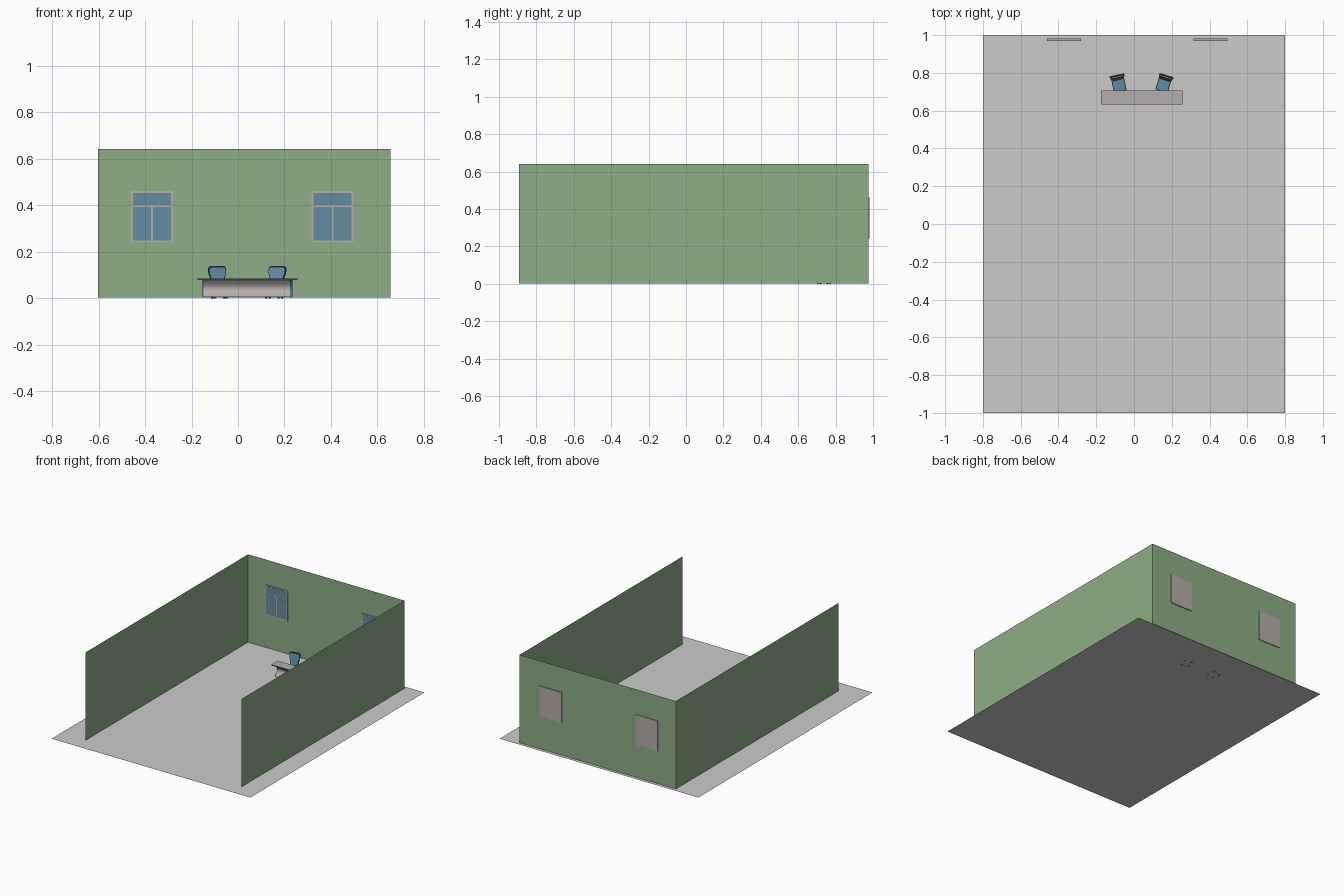
import bpy, bmesh, math
from mathutils import Matrix, Vector

if "Cube" in bpy.data.objects:
    bpy.data.objects.remove(bpy.data.objects["Cube"])


def mat(name, r, g, b):
    m = bpy.data.materials.new(name)
    m.diffuse_color = (r, g, b, 1)
    m.use_nodes = True
    m.node_tree.nodes["Principled BSDF"].inputs["Base Color"].default_value = m.diffuse_color
    return m


GREEN = mat("wall green", 0.27, 0.42, 0.24)
GREY = mat("floor grey", 0.60, 0.60, 0.60)
BEIGE = mat("warm grey", 0.46, 0.42, 0.405)
GLASS = mat("glass blue", 0.13, 0.26, 0.35)
BLUE = mat("chair blue", 0.12, 0.25, 0.37)
DESK = mat("desk blue", 0.07, 0.15, 0.23)
DARK = mat("dark slate", 0.03, 0.05, 0.07)

I = Matrix.Identity(4)


def finish(name, bm, mats, M=I, bevel=0):
    bmesh.ops.recalc_face_normals(bm, faces=bm.faces)
    me = bpy.data.meshes.new(name)
    bm.to_mesh(me)
    bm.free()
    for m in mats:
        me.materials.append(m)
    o = bpy.data.objects.new(name, me)
    o.matrix_world = M
    bpy.context.collection.objects.link(o)
    if bevel:
        b = o.modifiers.new("bevel", 'BEVEL')
        b.width, b.segments = bevel, 2
    return o


def box(name, lo, hi, m, M=I, bevel=0):
    lo, hi = Vector(lo), Vector(hi)
    bm = bmesh.new()
    bmesh.ops.create_cube(bm, size=1)
    for v in bm.verts:
        v.co = (lo + hi) / 2 + Vector(a * b for a, b in zip(v.co, hi - lo))
    return finish(name, bm, [m], M, bevel)


def sheet(name, pts, m):
    bm = bmesh.new()
    bm.faces.new([bm.verts.new(p) for p in pts])
    return finish(name, bm, [m])


def prism(name, pts, step, m, M=I, bevel=0):
    """Outline of 3D points pushed along step."""
    bm = bmesh.new()
    f = bm.faces.new([bm.verts.new(p) for p in pts])
    ext = bmesh.ops.extrude_face_region(bm, geom=[f])
    bmesh.ops.translate(bm, vec=step, verts=[g for g in ext['geom'] if isinstance(g, bmesh.types.BMVert)])
    return finish(name, bm, [m], M, bevel)


def cylinder(name, r, h, at, m, M=I, rot=I):
    bm = bmesh.new()
    bmesh.ops.create_cone(bm, cap_ends=True, segments=12, radius1=r, radius2=r, depth=h,
                          matrix=Matrix.Translation(at) @ rot)
    return finish(name, bm, [m], M)


# Room: thin floor and three thin walls
XL, XR, YF, YB, H, Z0 = -0.602, 0.656, -0.894, 0.976, 0.642, 0.003
sheet("floor", [(-0.8, -1, Z0), (0.8, -1, Z0), (0.8, 1, Z0), (-0.8, 1, Z0)], GREY)
sheet("back_wall", [(XL, YB, Z0), (XR, YB, Z0), (XR, YB, H), (XL, YB, H)], GREEN)
for side, x in (("left", XL), ("right", XR)):
    sheet(side + "_wall", [(x, YF, Z0), (x, YB, Z0), (x, YB, H), (x, YF, H)], GREEN)

# Windows: frame slab through the wall, three panes on the room side
for side, x in (("left", -0.370), ("right", 0.406)):
    box(side + "_window_frame", (x - 0.09, 0.970, 0.243), (x + 0.09, 0.982, 0.461), BEIGE)
    panes = [(-0.082, 0.082, 0.401, 0.453), (-0.082, -0.004, 0.250, 0.394), (0.004, 0.082, 0.250, 0.394)]
    for i, (a, b, lo, hi) in enumerate(panes):
        box(f"{side}_window_pane_{i + 1}", (x + a, 0.9685, lo), (x + b, 0.971, hi), GLASS)

# Desk: blue top with warm grey face, curved front panel, curved end legs
box("desk_top", (-0.175, 0.632, 0.079), (0.257, 0.706, 0.085), DESK)
box("desk_surface", (-0.175, 0.632, 0.085), (0.257, 0.706, 0.0862), BEIGE)
curve = [(0.640 + 0.022 * math.sin(math.pi * t / 8), 0.006 + 0.073 * t / 8) for t in range(9)]
front = [(-0.148, y, z) for y, z in curve]
prism("desk_front_panel", front + [(-0.148, y + 0.004, z) for y, z in reversed(curve)],
      (0.372, 0, 0), BEIGE)
for side, x in (("left", -0.152), ("right", 0.222)):
    outline = [(x, y + 0.003, z) for y, z in curve]
    outline += [(x, 1.338 - y, z) for y, z in reversed(curve)]
    prism(side + "_desk_leg", outline, (0.012, 0, 0), DESK)


def chair(name, x, y, angle):
    M = Matrix.Translation((x, y, 0)) @ Matrix.Rotation(math.radians(angle), 4, 'Z')
    # Seat cushion over dark pan
    box(name + "_seat_pan", (-0.034, -0.036, 0.042), (0.034, 0.036, 0.048), DARK, M, 0.002)
    box(name + "_seat", (-0.032, -0.036, 0.047), (0.032, 0.034, 0.056), BLUE, M, 0.003)
    # Reclined backrest with a dark shell behind
    B = M @ Matrix.Translation((0, 0.030, 0.050)) @ Matrix.Rotation(math.radians(-9), 4, 'X')
    half = [(0.028, 0), (0.033, 0.040), (0.039, 0.058), (0.040, 0.076), (0.036, 0.086), (0.028, 0.090)]
    for part, k, y0, d, m in (("back_shell", 1.0, 0.002, 0.007, DARK), ("back_cushion", 0.93, -0.006, 0.009, BLUE)):
        pts = [(a * k, y0, b * k + 0.002) for a, b in half]
        pts += [(-a, b, c) for a, b, c in reversed(pts)]
        prism(f"{name}_{part}", pts, (0, d, 0), m, B, 0.002)
    # Post, crossed base and casters
    cylinder(name + "_post", 0.005, 0.034, (0, 0, 0.026), DARK, M)
    for i in range(4):
        A = M @ Matrix.Rotation(math.radians(45 + 90 * i), 4, 'Z')
        prism(f"{name}_base_arm_{i + 1}", [(0, -0.003, 0.010), (0.042, -0.003, 0.007),
              (0.042, -0.003, 0.011), (0, -0.003, 0.017)], (0, 0.006, 0), DARK, A)
        cylinder(f"{name}_caster_{i + 1}", 0.005, 0.006, (0.038, 0, 0.005), DARK, A,
                 Matrix.Rotation(math.pi / 2, 4, 'X'))


chair("left_chair", -0.080, 0.738, 12)
chair("right_chair", 0.156, 0.738, -17)
